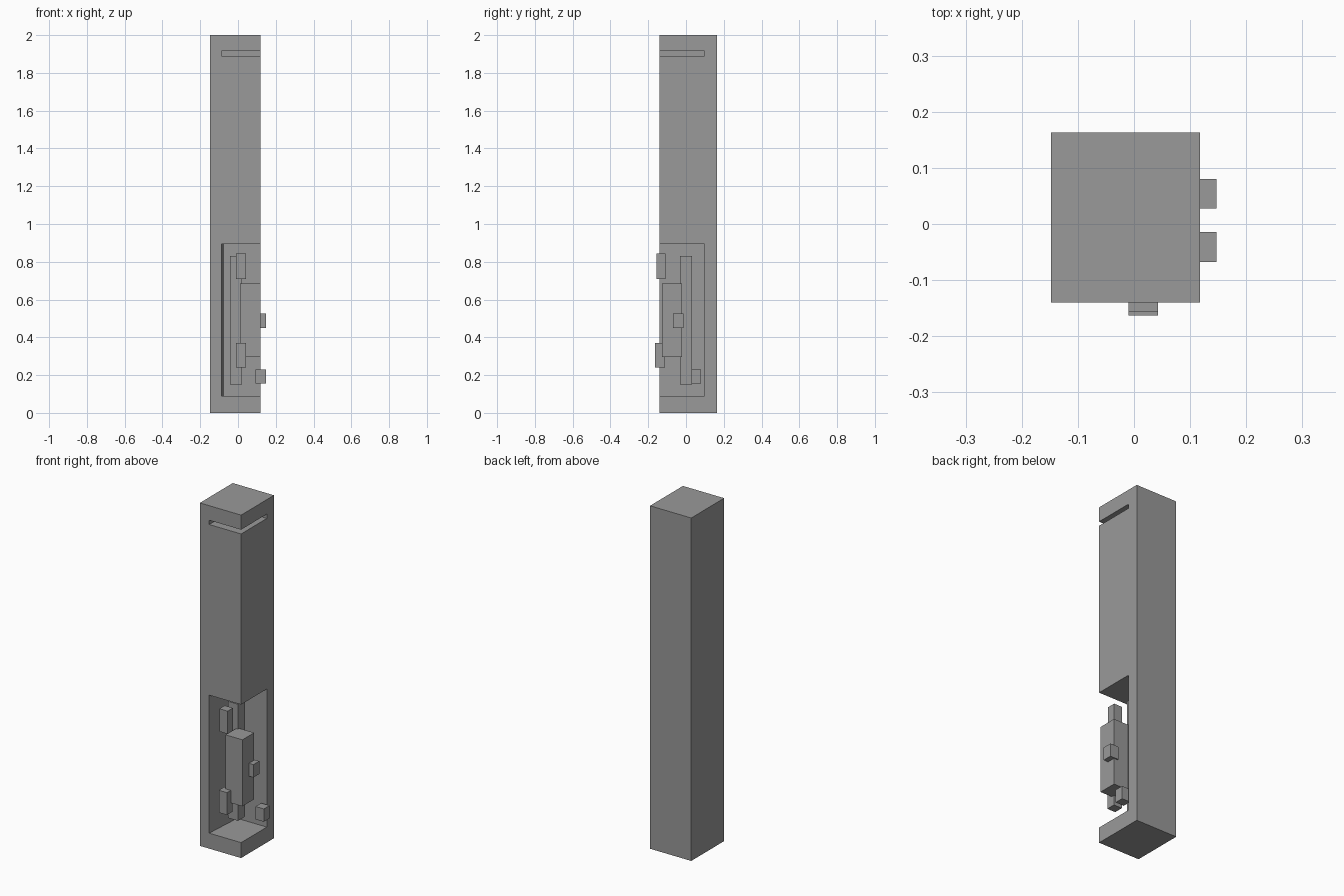
import bpy
import bmesh

cube = bpy.data.objects.get("Cube")
if cube:
    bpy.data.objects.remove(cube, do_unlink=True)

grey = bpy.data.materials.new("plain grey")
grey.use_nodes = True
colour = (0.32, 0.32, 0.32, 1)
grey.diffuse_color = colour
grey.node_tree.nodes["Principled BSDF"].inputs["Base Color"].default_value = colour


def prism(name, outline, z0, z1):
    """Extrude a counter-clockwise plan outline from z0 to z1."""
    bm = bmesh.new()
    base = bm.faces.new([bm.verts.new((x, y, z0)) for x, y in outline])
    top = bmesh.ops.extrude_face_region(bm, geom=[base])["geom"]
    verts = [v for v in top if isinstance(v, bmesh.types.BMVert)]
    bmesh.ops.translate(bm, verts=verts, vec=(0, 0, z1 - z0))
    bmesh.ops.recalc_face_normals(bm, faces=bm.faces)
    mesh = bpy.data.meshes.new(name)
    bm.to_mesh(mesh)
    bm.free()
    mesh.materials.append(grey)
    obj = bpy.data.objects.new(name, mesh)
    bpy.context.collection.objects.link(obj)
    return obj


def box(name, x0, x1, y0, y1, z0, z1):
    return prism(name, [(x0, y0), (x1, y0), (x1, y1), (x0, y1)], z0, z1)


# Tall square tower
tower = box("tower", -0.148, 0.118, -0.14, 0.163, 0, 2)

# Corner alcove with a slightly slanted side wall, and the thin slot near the top
alcove = prism("alcove_cutter",
               [(-0.092, -0.2), (0.2, -0.2), (0.2, 0.097), (-0.073, 0.097)], 0.09, 0.895)
slot = box("slot_cutter", -0.088, 0.2, -0.2, 0.097, 1.89, 1.915)
for cutter in (alcove, slot):
    mod = tower.modifiers.new(cutter.name, "BOOLEAN")
    mod.operation = "DIFFERENCE"
    mod.solver = "EXACT"
    mod.object = cutter
    cutter.hide_render = True
    cutter.hide_viewport = True
    cutter.display_type = "WIRE"

# Blocks floating in the alcove
box("inner_column", -0.042, 0.022, -0.032, 0.032, 0.15, 0.83)
box("main_block", 0.01, 0.118, -0.128, -0.02, 0.297, 0.685)
box("upper_front_block", -0.01, 0.043, -0.157, -0.108, 0.71, 0.843)
box("lower_front_block", -0.01, 0.043, -0.163, -0.11, 0.24, 0.37)
box("middle_side_block", 0.093, 0.147, -0.068, -0.014, 0.45, 0.525)
box("lower_side_block", 0.093, 0.147, 0.028, 0.08, 0.155, 0.23)
